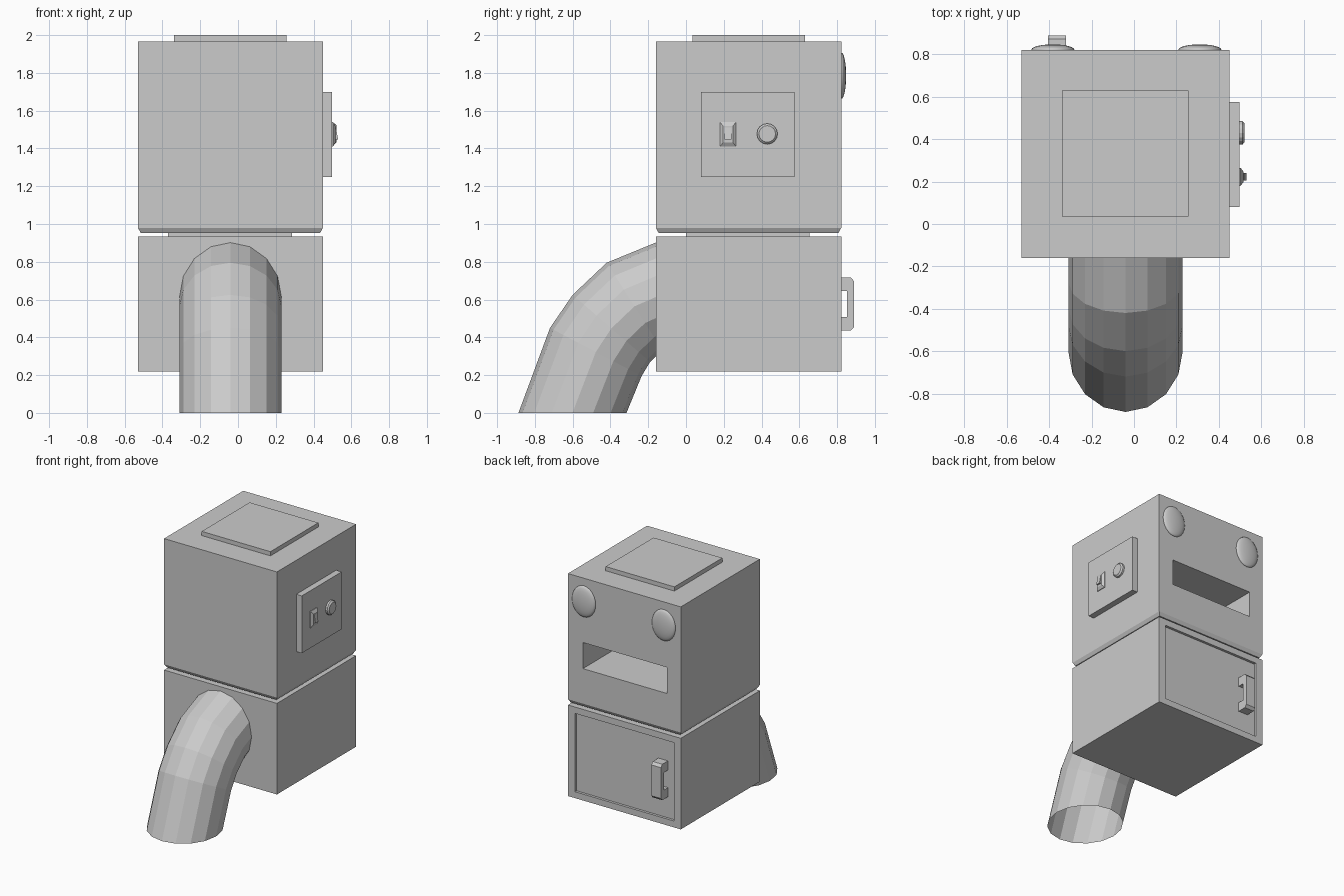
import bpy, bmesh, math
from mathutils import Vector

if "Cube" in bpy.data.objects:
    bpy.data.objects.remove(bpy.data.objects["Cube"])

grey = bpy.data.materials.new("plain_grey")
grey.diffuse_color = (0.6, 0.6, 0.6, 1)
grey.use_nodes = True
grey.node_tree.nodes["Principled BSDF"].inputs["Base Color"].default_value = grey.diffuse_color


def finish(name, bm, fix_normals=True):
    if fix_normals:
        bmesh.ops.recalc_face_normals(bm, faces=bm.faces[:])
    me = bpy.data.meshes.new(name)
    bm.to_mesh(me)
    bm.free()
    ob = bpy.data.objects.new(name, me)
    bpy.context.collection.objects.link(ob)
    me.materials.append(grey)
    return ob


def loft(rings, caps=True):
    """Skin a list of closed point rings."""
    bm = bmesh.new()
    vs = [[bm.verts.new(p) for p in r] for r in rings]
    n = len(vs[0])
    for a, b in zip(vs, vs[1:]):
        for i in range(n):
            j = (i + 1) % n
            bm.faces.new((a[i], a[j], b[j], b[i]))
    if caps:
        bm.faces.new(vs[0][::-1])
        bm.faces.new(vs[-1])
    bmesh.ops.recalc_face_normals(bm, faces=bm.faces[:])
    return bm


def slab(axis, *layers):
    """Rectangular layers (pos, u0, u1, v0, v1) stacked along the z or x axis."""
    rings = []
    for p, u0, u1, v0, v1 in layers:
        uv = ((u0, v0), (u1, v0), (u1, v1), (u0, v1))
        rings.append([(u, v, p) if axis == 'z' else (p, u, v) for u, v in uv])
    return loft(rings)


def recess_back(bm, x0, x1, z0, z1, depth):
    """Cut a rectangular recess into the face looking towards +y."""
    bm.normal_update()
    face = max(bm.faces, key=lambda f: f.normal.y)
    bmesh.ops.inset_individual(bm, faces=[face], thickness=0.03)
    c = face.calc_center_median()
    for v in face.verts:
        v.co.x = x0 if v.co.x < c.x else x1
        v.co.z = z0 if v.co.z < c.z else z1
    out = bmesh.ops.extrude_discrete_faces(bm, faces=[face])
    bmesh.ops.translate(bm, verts=out['faces'][0].verts[:], vec=(0, -depth, 0))


L, R, F, B = -0.53, 0.45, -0.16, 0.822

# upper housing with chamfered foot and deep slot at the back
bm = slab('z', (0.953, L + .015, R - .015, F + .015, B - .015),
          (0.98, L, R, F, B), (1.967, L, R, F, B))
recess_back(bm, -0.41, 0.32, 1.255, 1.46, 0.6)
finish("upper_housing", bm)

# lower cabinet with shallow door recess at the back
bm = slab('z', (0.22, L, R, F, B), (0.935, L, R, F, B))
recess_back(bm, -0.47, 0.39, 0.27, 0.885, 0.02)
finish("lower_cabinet", bm)

# neck between the boxes and lid on top
finish("neck", slab('z', (0.93, -.37, .287, 0, .655), (0.96, -.37, .287, 0, .655)))
finish("top_lid", slab('z', (1.96, -.34, .257, .035, .63), (2.0, -.34, .257, .035, .63)))

# control panel, switch and button on the right side
finish("control_panel", slab('x', (.44, .08, .575, 1.25, 1.70), (.498, .08, .575, 1.25, 1.70)))
finish("switch_base", slab('x', (.49, .18, .265, 1.41, 1.54), (.503, .18, .265, 1.41, 1.54),
                           (.516, .197, .248, 1.432, 1.518)))
toggle = [(.51, 1.447), (.53, 1.447), (.518, 1.512), (.51, 1.512)]
finish("switch_toggle", loft([[(x, y, z) for x, z in toggle] for y in (.205, .24)]))


def circle_x(x, r, n=16):
    return [(x, .43 + r * math.cos(2 * math.pi * i / n),
             1.477 + r * math.sin(2 * math.pi * i / n)) for i in range(n)]


finish("button", loft([circle_x(.49, .055), circle_x(.512, .055), circle_x(.522, .044)]))

# door handle: C profile swept across x
prof = [(.795, .435), (.872, .435), (.89, .455), (.89, .697), (.872, .717), (.795, .717),
        (.795, .645), (.853, .645), (.853, .507), (.795, .507)]
finish("door_handle", loft([[(x, y, z) for y, z in prof] for x in (-.405, -.322)]))

# two domed lamps on the back
for side, x in (("left", -.383), ("right", .311)):
    bm = bmesh.new()
    bmesh.ops.create_uvsphere(bm, u_segments=24, v_segments=12, radius=1)
    for v in bm.verts:
        px, py, pz = v.co
        v.co = Vector((x + px * .102, B + pz * .026, 1.785 + py * .123))
    for f in bm.faces:
        f.smooth = True
    finish("lamp_" + side, bm)

# bent open pipe at the front: each ring spans an outer and an inner (y, z) point
spans = [((-.887, 0), (-.315, 0)), ((-.72, .45), (-.235, .195)), ((-.60, .625), (-.19, .27)),
         ((-.42, .795), (-.126, .333)), ((-.12, .918), (-.12, .343))]
rings = []
for o, i in spans:
    ring = []
    for k in range(16):
        a = 2 * math.pi * k / 16
        t = (1 + math.cos(a)) / 2
        ring.append((-.04 + .27 * math.sin(a), i[0] + (o[0] - i[0]) * t, i[1] + (o[1] - i[1]) * t))
    rings.append(ring)
bm = loft(rings, caps=False)
bm.normal_update()
top = max(bm.faces, key=lambda f: f.calc_center_median().z)
if top.normal.z < 0:
    bmesh.ops.reverse_faces(bm, faces=bm.faces[:])
finish("bent_pipe", bm, fix_normals=False)
